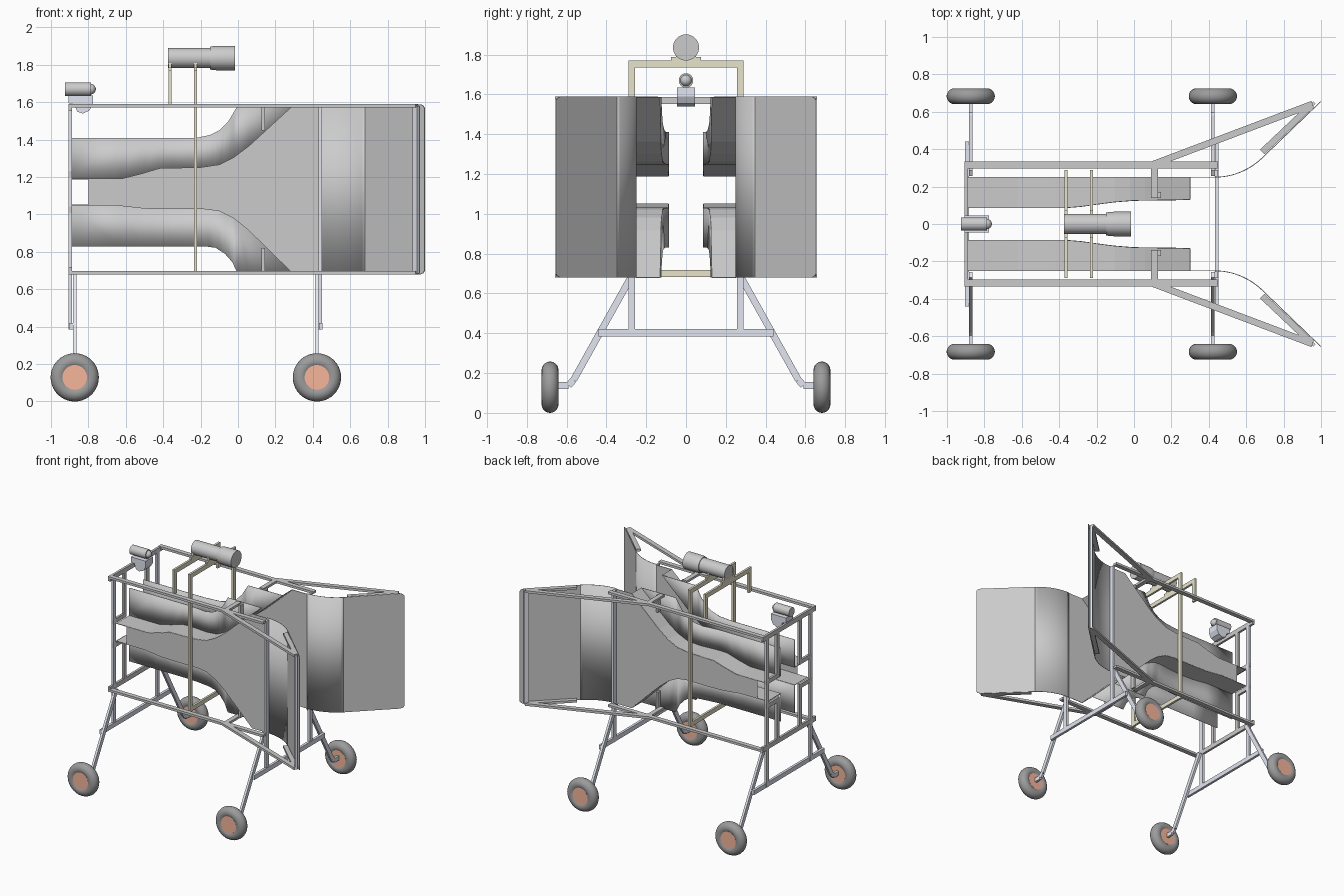
import bpy, bmesh, math
from mathutils import Vector, Matrix

if "Cube" in bpy.data.objects:
    bpy.data.objects.remove(bpy.data.objects["Cube"])


def material(name, r, g, b):
    m = bpy.data.materials.new(name)
    m.diffuse_color = (r, g, b, 1)
    m.use_nodes = True
    m.node_tree.nodes["Principled BSDF"].inputs["Base Color"].default_value = m.diffuse_color
    return m


BLUE = material("pale_blue_steel", 0.76, 0.79, 0.87)
CREAM = material("cream_steel", 0.80, 0.77, 0.60)
ORANGE = material("hub_orange", 0.92, 0.47, 0.33)
RUBBER = material("rubber", 0.33, 0.33, 0.33)


def finish(name, bm, mat=None, smooth=False):
    bmesh.ops.recalc_face_normals(bm, faces=bm.faces)
    me = bpy.data.meshes.new(name)
    bm.to_mesh(me)
    bm.free()
    ob = bpy.data.objects.new(name, me)
    bpy.context.collection.objects.link(ob)
    if mat:
        me.materials.append(mat)
    if smooth:
        bpy.ops.object.select_all(action='DESELECT')
        ob.select_set(True)
        bpy.context.view_layer.objects.active = ob
        bpy.ops.object.shade_smooth_by_angle(angle=math.radians(35))
    return ob


def bar(name, p, q, side, w, h, mat=None):
    """Flat bar from p to q: w wide along side, h thick across it."""
    p, q, s = Vector(p), Vector(q), Vector(side).normalized()
    d = (q - p).normalized()
    s = (s - d * s.dot(d)).normalized()
    n = d.cross(s)
    rot = Matrix((d, s, n)).transposed().to_4x4()
    bm = bmesh.new()
    bmesh.ops.create_cube(bm, size=1, matrix=Matrix.Translation((p + q) / 2) @ rot
                          @ Matrix.Diagonal(((q - p).length, w, h, 1)))
    return finish(name, bm, mat)


def lathe(name, profile, centre, axis, mat=None, closed=False, steps=40):
    """Spin (along axis, radius) points about the X or Y axis."""
    bm = bmesh.new()
    rings = []
    for i in range(steps):
        a = 2 * math.pi * i / steps
        ring = []
        for t, r in profile:
            c, s = r * math.cos(a), r * math.sin(a)
            v = (t, c, s) if axis == 'X' else (c, t, s)
            ring.append(bm.verts.new(Vector(v) + Vector(centre)))
        rings.append(ring)
    n = len(profile)
    for i in range(steps):
        a, b = rings[i], rings[(i + 1) % steps]
        for j in range(n if closed else n - 1):
            k = (j + 1) % n
            bm.faces.new((a[j], a[k], b[k], b[j]))
    bmesh.ops.remove_doubles(bm, verts=bm.verts, dist=1e-5)
    return finish(name, bm, mat, True)


def sheet(name, left, right, smooth=False):
    """Thin metal sheet lofted between two edge lines."""
    bm = bmesh.new()
    a = [bm.verts.new(v) for v in left]
    b = [bm.verts.new(v) for v in right]
    for i in range(len(a) - 1):
        bm.faces.new((a[i], a[i + 1], b[i + 1], b[i]))
    bmesh.ops.remove_doubles(bm, verts=bm.verts, dist=1e-4)
    ob = finish(name, bm, None, smooth)
    m = ob.modifiers.new("thickness", 'SOLIDIFY')
    m.thickness, m.offset = 0.004, 0


def interp(pts, x):
    for (x0, y0), (x1, y1) in zip(pts, pts[1:]):
        if x <= x1:
            return y0 + (y1 - y0) * max(0, x - x0) / (x1 - x0)
    return pts[-1][1]


# Profiles along x
SHELF_TOP = [(-.89, 1.19), (-.62, 1.19), (-.52, 1.215), (-.42, 1.245), (-.2, 1.25), (-.1, 1.265),
             (-.02, 1.305), (.06, 1.365), (.3, 1.585)]
SHELF_LOW = [(-.89, 1.05), (-.65, 1.05), (-.5, 1.033), (-.38, 1.03), (-.18, 1.03), (-.1, 1.02),
             (-.02, .98), (.06, .915), (.3, .68)]
EDGE_TOP = [(-.89, 1.41), (-.22, 1.41), (-.15, 1.425), (-.1, 1.45), (-.05, 1.50), (0, 1.585), (.3, 1.585)]
EDGE_LOW = [(-.89, .83), (-.18, .83), (-.12, .822), (-.07, .79), (-.03, .745), (0, .68), (.3, .68)]
Y_INNER = [(-.89, .087), (-.36, .087), (-.28, .094), (-.18, .108), (-.1, .118), (0, .126), (.3, .13)]
# Mouth plan (x, y): curved part, then flat part with trimmed corners
ARC = [(.43 + .367 * math.sin(a), .25 + .367 * (1 - math.cos(a)))
       for a in [math.radians(43) * i / 12 for i in range(13)]]
FLAT = [ARC[-1], (.975, .632), (.99, .646), (.998, .655)]
TRIM = [(.975, 0), (.99, .006), (.998, .02)]

xs = sorted({p[0] for c in (SHELF_TOP, SHELF_LOW, EDGE_TOP, EDGE_LOW, Y_INNER) for p in c})

for s, side in ((-1, "front"), (1, "back")):
    # Outer wall that widens towards the mouth
    wx = [-.8] + [x for x in xs if x > -.8] + [.43]
    sheet(side + "_outer_wall", [(x, .25 * s, interp(SHELF_LOW, x)) for x in wx],
          [(x, .25 * s, interp(SHELF_TOP, x)) for x in wx])
    # Mouth: curved panel and flat lip
    for tag, plan in (("mouth_curve", ARC), ("mouth_lip", FLAT)):
        sheet(f"{side}_{tag}", [(x, y * s, .68 + interp(TRIM, x)) for x, y in plan],
              [(x, y * s, 1.589 - interp(TRIM, x)) for x, y in plan], tag == "mouth_curve")
    # Shelves and upright inner walls
    for tag, shelf, edge in (("upper", SHELF_TOP, EDGE_TOP), ("lower", SHELF_LOW, EDGE_LOW)):
        sx = sorted({p[0] for p in shelf} | {-.36, -.28, 0})
        sheet(f"{side}_{tag}_shelf", [(x, interp(Y_INNER, x) * s, interp(shelf, x)) for x in sx],
              [(x, .25 * s, interp(shelf, x)) for x in sx])
        sheet(f"{side}_{tag}_inner_wall", [(x, interp(Y_INNER, x) * s, interp(shelf, x)) for x in xs],
              [(x, interp(Y_INNER, x) * s, interp(edge, x)) for x in xs], True)

    # Rails, diagonal braces and mouth edge bars at both levels
    for tag, z in (("upper", 1.581), ("lower", .689)):
        bar(f"{side}_{tag}_rail", (-.905, .315 * s, z), (.45, .315 * s, z), (0, 1, 0), .036, .018)
        bar(f"{side}_{tag}_brace", (.1, .318 * s, z), (.955, .641 * s, z), (0, 1, 0), .036, .018)
        bar(f"{side}_{tag}_mouth_bar", (.685, .385 * s, z), (.95, .636 * s, z), (0, 1, 0), .034, .018)
        bar(f"{side}_{tag}_bracket_arm", (.11, .14 * s, z), (.11, .31 * s, z), (1, 0, 0), .036, .018)
        zi = 1.45 if tag == "upper" else .82
        bar(f"{side}_{tag}_bracket_drop", (.135, .155 * s, z), (.135, .155 * s, zi), (1, 0, 0), .018, .034)
        # End frame around the channel
        ze = 1.215 if tag == "upper" else 1.025
        bar(f"{side}_{tag}_end_arm", (-.896, .125 * s, ze), (-.896, .29 * s, ze), (1, 0, 0), .018, .034)
        bar(f"{side}_{tag}_end_upright", (-.896, .142 * s, ze), (-.896, .142 * s, z), (1, 0, 0), .018, .034)
    bar(side + "_mouth_post", (.952, .636 * s, .685), (.952, .636 * s, 1.58), (1, s, 0), .034, .018, BLUE)

    for px, wxc, end in ((-.896, -.873, "rear"), (.44, .422, "fore")):
        # Posts, splayed legs and wheels
        bar(f"{side}_{end}_post", (px, .272 * s, .385), (px, .272 * s, 1.58), (1, 0, 0), .018, .034, BLUE)
        knee = [(.272, .69), (.565, .165), (.59, .138), (.685, .138)]
        for i, (a, b) in enumerate(zip(knee, knee[1:])):
            bar(f"{side}_{end}_leg_{i}", (wxc, a[0] * s, a[1]), (wxc, b[0] * s, b[1]),
                (1, 0, 0), .018, .034, BLUE)
        tyre = [(.0425 * math.cos(t), .0865 + .0425 * math.sin(t))
                for t in [2 * math.pi * i / 20 for i in range(20)]]
        lathe(f"{side}_{end}_tyre", tyre, (wxc, .683 * s, .129), 'Y', RUBBER, True)
        lathe(f"{side}_{end}_hub", [(-.037, 0), (-.037, .066), (.037, .066), (.037, 0)],
              (wxc, .683 * s, .129), 'Y', ORANGE)

# Cross bars between the legs and at the closed end
for px, end in ((-.896, "rear"), (.44, "fore")):
    bar(end + "_leg_cross_bar", (px + .003, -.44, .403), (px + .003, .44, .403), (1, 0, 0), .02, .036, BLUE)
for z, tag in ((1.57, "upper"), (.70, "lower")):
    bar(tag + "_end_cross_bar", (-.896, -.33, z), (-.896, .33, z), (1, 0, 0), .018, .036)

# Cream arches carrying the top cylinder
for x, foot, tag in ((-.364, 1.575, "short"), (-.227, .68, "tall")):
    for s in (-1, 1):
        bar(tag + "_arch_upright", (x, .272 * s, foot), (x, .272 * s, 1.77), (1, 0, 0), .017, .034, CREAM)
    bar(tag + "_arch_top", (x, -.289, 1.753), (x, .289, 1.753), (1, 0, 0), .017, .034, CREAM)
    bar(tag + "_arch_saddle", (x, -.075, 1.777), (x, .075, 1.777), (1, 0, 0), .017, .02, CREAM)
    bar(tag + "_saddle_cradle", (x, -.05, 1.796), (x, .05, 1.796), (1, 0, 0), .017, .03, CREAM)
bar("tall_arch_base", (-.227, -.289, .70), (-.227, .289, .70), (1, 0, 0), .017, .034, CREAM)

# Top cylinder with larger cap
lathe("top_cylinder", [(-.375, 0), (-.375, .054), (-.15, .054), (-.15, .06), (-.135, .064), (-.11, .0655),
                       (-.015, .0655), (-.015, 0)], (0, 0, 1.836), 'X')

# Small motor with domed nose on its bracket
dome = [(-.79 + .03 * math.sin(a), .029 * math.cos(a)) for a in [math.pi / 2 * i / 8 for i in range(9)]]
lathe("small_motor", [(-.925, 0), (-.925, .036), (-.785, .036), (-.785, .028)] + dome[2:],
      (0, 0, 1.67), 'X')
bm = bmesh.new()
prof = [(-.905, 1.635), (-.775, 1.635), (-.775, 1.59), (-.795, 1.555), (-.83, 1.54), (-.86, 1.55),
        (-.875, 1.59), (-.905, 1.595)]
f = bm.faces.new([bm.verts.new((x, -.046, z)) for x, z in prof])
ext = bmesh.ops.extrude_face_region(bm, geom=[f])
bmesh.ops.translate(bm, vec=(0, .092, 0), verts=[v for v in ext["geom"] if isinstance(v, bmesh.types.BMVert)])
finish("motor_bracket", bm, BLUE)
